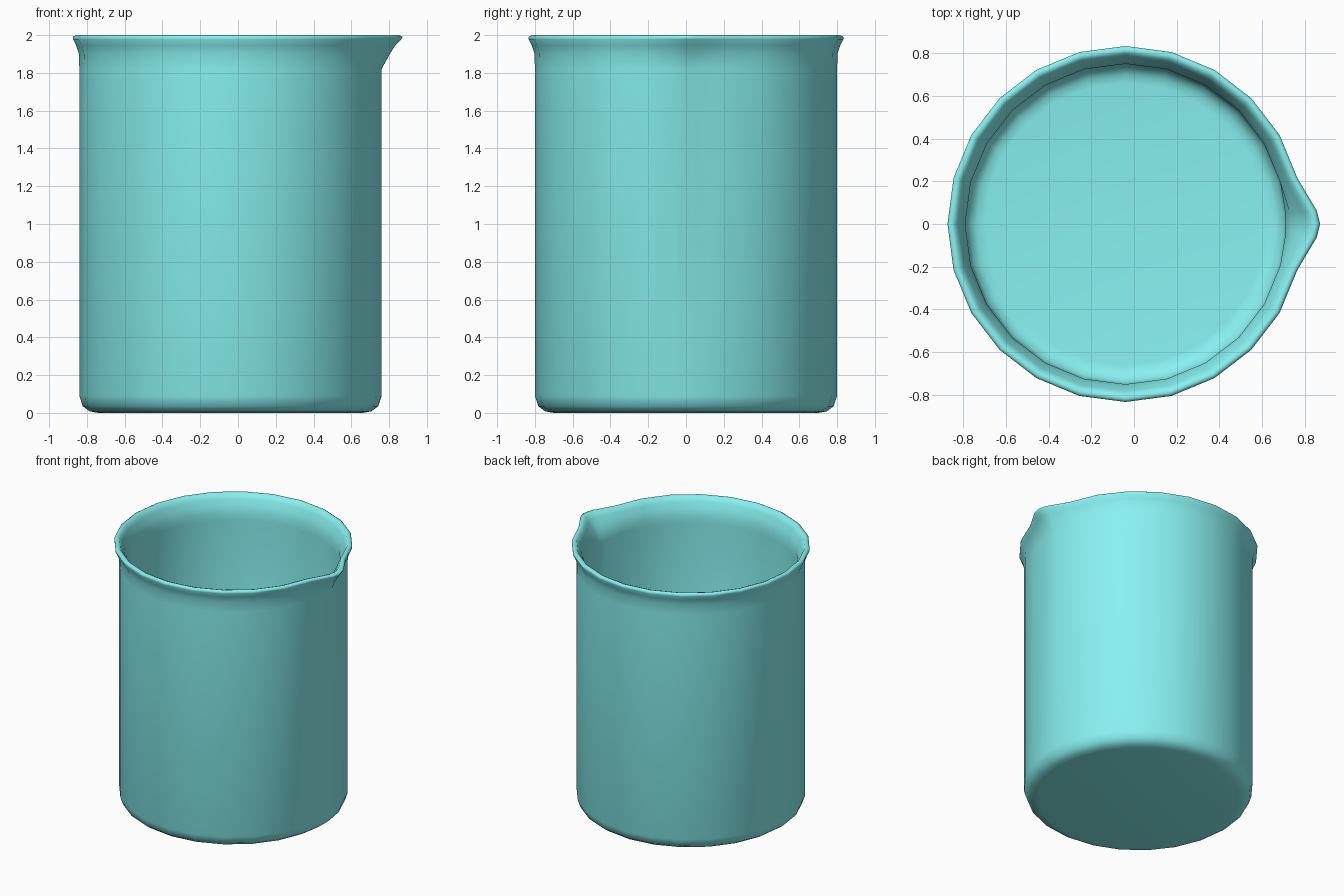
import bpy, bmesh, math

if "Cube" in bpy.data.objects:
    bpy.data.objects.remove(bpy.data.objects["Cube"])

CX = -0.04  # body axis; the spout shifts the overall centre

# Wall profile from outer base, over the rim, to inner floor:
# radius, height, extra radius at the spout
PROFILE = [
    (0.70, 0.0, 0), (0.745, 0.008, 0), (0.782, 0.035, 0), (0.80, 0.09, 0),
    (0.80, 1.82, 0), (0.802, 1.90, 0.042), (0.817, 1.945, 0.055),
    (0.833, 1.978, 0.072), (0.833, 1.991, 0.078), (0.818, 2.0, 0.075),
    (0.798, 1.993, 0.07), (0.782, 1.96, 0.062), (0.764, 1.92, 0.046),
    (0.75, 1.87, 0.025), (0.75, 1.81, 0),
    (0.75, 0.12, 0), (0.735, 0.08, 0), (0.70, 0.055, 0), (0.66, 0.05, 0),
]

# 24 columns, with two extra beside the spout tip
columns = [(0, 1.0), (4, 0.83)]
columns += [(a, 0.0) for a in range(15, 360, 15)] + [(356, 0.83)]

bm = bmesh.new()
rings = []
for r, z, spout in PROFILE:
    ring = []
    for deg, w in columns:
        a = math.radians(deg)
        rad = r + spout * w
        ring.append(bm.verts.new((CX + rad * math.cos(a), rad * math.sin(a), z)))
    rings.append(ring)

# Walls, base and inner floor
n = len(columns)
for lo, hi in zip(rings, rings[1:]):
    for i in range(n):
        j = (i + 1) % n
        bm.faces.new((lo[i], lo[j], hi[j], hi[i]))
bm.faces.new(rings[0][::-1])
bm.faces.new(rings[-1])
for f in bm.faces:
    f.smooth = True

mesh = bpy.data.meshes.new("beaker")
bm.to_mesh(mesh)
bm.free()
beaker = bpy.data.objects.new("beaker", mesh)
bpy.context.collection.objects.link(beaker)

# Pale cyan glass
mat = bpy.data.materials.new("cyan_glass")
mat.diffuse_color = (0.25, 0.88, 0.88, 1)
mat.use_nodes = True
mat.node_tree.nodes["Principled BSDF"].inputs["Base Color"].default_value = mat.diffuse_color
mesh.materials.append(mat)
